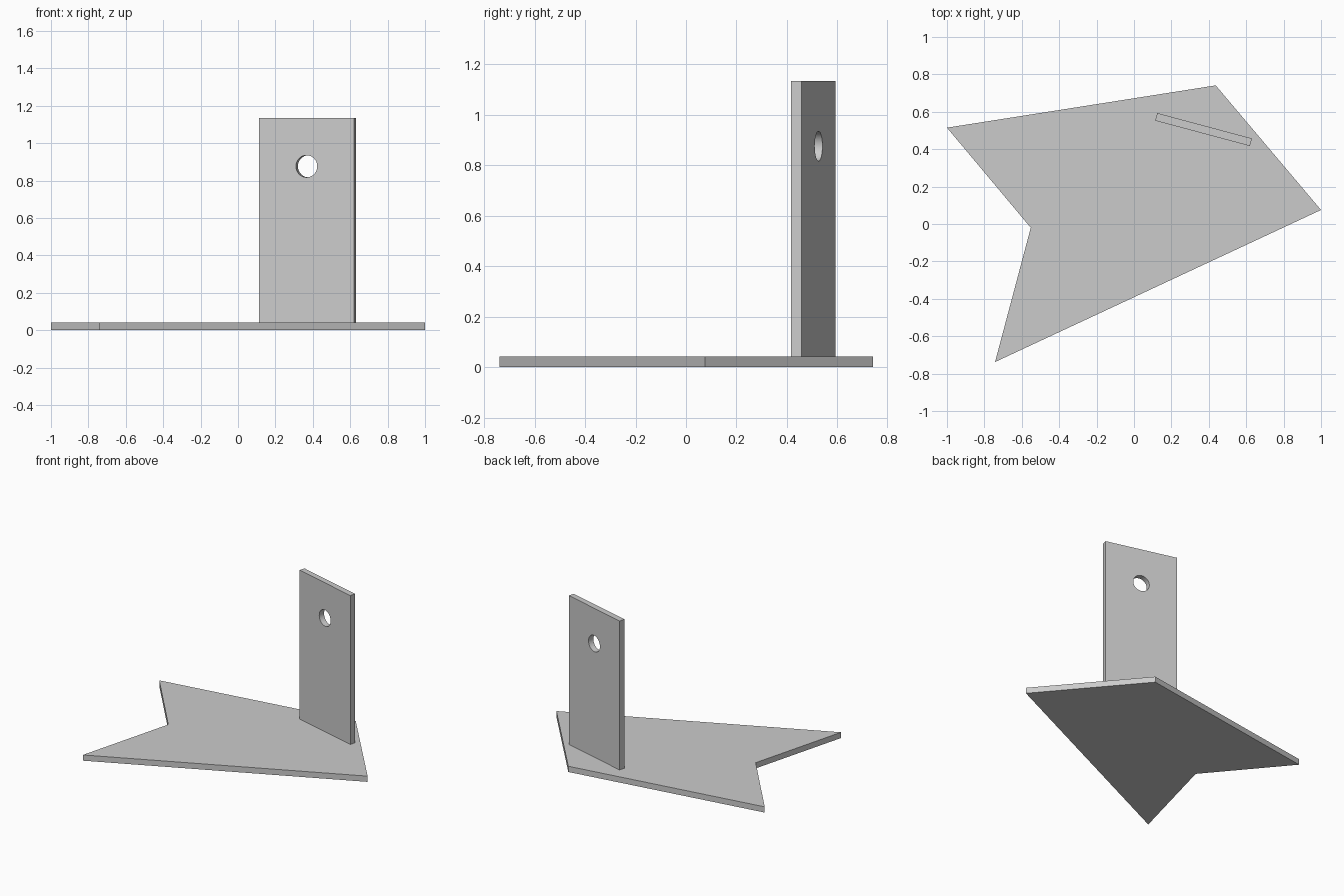
import bpy
import bmesh
from math import cos, sin, pi, radians

cube = bpy.data.objects.get("Cube")
if cube:
    bpy.data.objects.remove(cube, do_unlink=True)

THICK = 0.042

# Single plain grey
grey = bpy.data.materials.new("plain grey")
grey.use_nodes = True
colour = (0.6, 0.6, 0.6, 1)
grey.diffuse_color = colour
grey.node_tree.nodes["Principled BSDF"].inputs["Base Color"].default_value = colour


def sheet(name, loops):
    """Flat sheet of THICK thickness; the first loop is the outline, others are holes."""
    curve = bpy.data.curves.new(name, "CURVE")
    curve.dimensions = "2D"
    curve.fill_mode = "BOTH"
    curve.extrude = THICK / 2
    for loop in loops:
        spline = curve.splines.new("POLY")
        spline.points.add(len(loop) - 1)
        for point, (x, y) in zip(spline.points, loop):
            point.co = (x, y, 0, 1)
        spline.use_cyclic_u = True
    obj = bpy.data.objects.new(name, curve)
    bpy.context.collection.objects.link(obj)
    bpy.ops.object.select_all(action="DESELECT")
    obj.select_set(True)
    bpy.context.view_layer.objects.active = obj
    bpy.ops.object.convert(target="MESH")
    obj = bpy.context.object
    obj.name = name

    # Weld caps to sides
    bm = bmesh.new()
    bm.from_mesh(obj.data)
    bmesh.ops.remove_doubles(bm, verts=bm.verts, dist=0.0001)
    bmesh.ops.dissolve_limit(bm, angle_limit=radians(1), verts=bm.verts, edges=bm.edges)
    bmesh.ops.recalc_face_normals(bm, faces=bm.faces)
    bm.to_mesh(obj.data)
    bm.free()
    obj.data.materials.clear()
    obj.data.materials.append(grey)
    bpy.ops.object.shade_smooth_by_angle(angle=radians(30))
    return obj


# Arrow-like base plate with a notch
base = sheet("base_plate", [[(-1, 0.515), (-0.552, -0.02), (-0.743, -0.738),
                             (1, 0.075), (0.437, 0.741)]])
base.location.z = THICK / 2

# Upright plate with a round hole near the top
HALF, TOP, HOLE_Z, RADIUS, SIDES = 0.262, 1.135, 0.876, 0.059, 48
outline = [(-HALF, THICK), (HALF, THICK), (HALF, TOP), (-HALF, TOP)]
hole = [(RADIUS * cos(2 * pi * i / SIDES), HOLE_Z + RADIUS * sin(2 * pi * i / SIDES))
        for i in range(SIDES)]
upright = sheet("upright_plate", [outline, hole])
upright.rotation_euler = (pi / 2, 0, radians(-15))
upright.location = (0.372, 0.505, 0)
